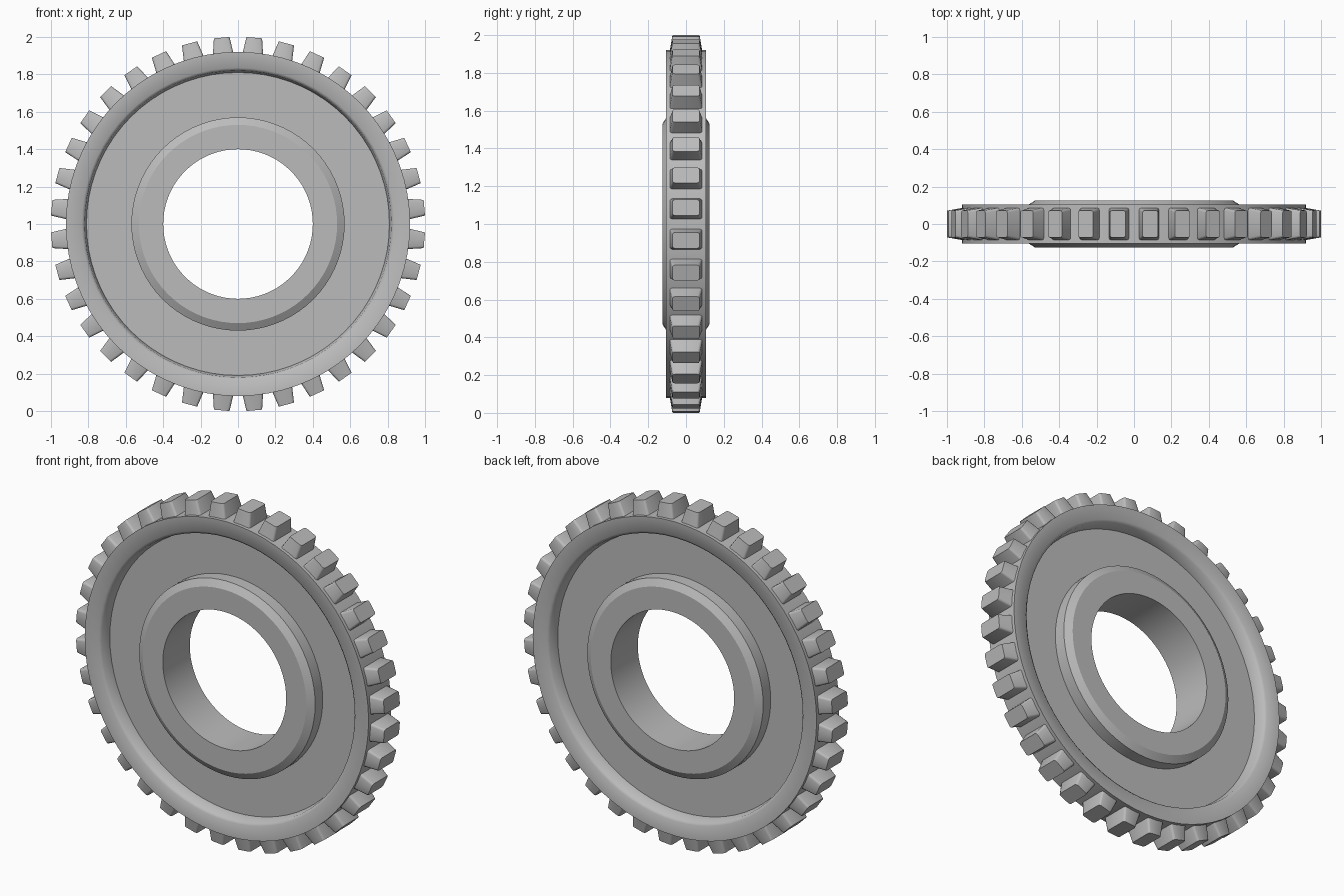
import bpy, bmesh, math
from mathutils import Matrix

if "Cube" in bpy.data.objects:
    bpy.data.objects.remove(bpy.data.objects["Cube"])

TEETH = 36
SEGMENTS = 72

steel = bpy.data.materials.new("plain grey steel")
steel.use_nodes = True
grey = (0.5, 0.5, 0.5, 1)
steel.diffuse_color = grey
steel.node_tree.nodes["Principled BSDF"].inputs["Base Color"].default_value = grey


def add_object(name, bm):
    bmesh.ops.recalc_face_normals(bm, faces=bm.faces)
    mesh = bpy.data.meshes.new(name)
    bm.to_mesh(mesh)
    bm.free()
    mesh.materials.append(steel)
    obj = bpy.data.objects.new(name, mesh)
    obj.location.z = 1
    bpy.context.collection.objects.link(obj)
    return obj


# Wheel: half cross-section (radius, depth, sharp crease), mirrored and revolved
half = [
    (0.40, 0.125, True),   # bore edge
    (0.53, 0.125, True),   # hub face
    (0.57, 0.10, True),    # hub chamfer
    (0.57, 0.03, True),    # hub foot
    (0.81, 0.03, True),    # web edge
    (0.82, 0.09, False),   # soft inner lip of the rim
    (0.835, 0.102, False),
    (0.92, 0.105, True),   # rim edge
]
profile = [(r, -y, s) for r, y, s in half] + [(r, y, s) for r, y, s in reversed(half)]

bm = bmesh.new()
rings = []
for r, y, sharp in profile:
    ring = []
    for i in range(SEGMENTS):
        a = math.tau * i / SEGMENTS
        ring.append(bm.verts.new((r * math.sin(a), y, r * math.cos(a))))
    rings.append(ring)
for k, ring in enumerate(rings):
    after = rings[(k + 1) % len(rings)]
    for i in range(SEGMENTS):
        j = (i + 1) % SEGMENTS
        face = bm.faces.new((ring[i], ring[j], after[j], after[i]))
        face.smooth = True
for (r, y, sharp), ring in zip(profile, rings):
    for i in range(SEGMENTS):
        bm.edges.get((ring[i], ring[i - 1])).smooth = not sharp
add_object("gear_wheel", bm)

# Teeth: tapered blocks with eased corners, repeated around the rim
bm = bmesh.new()
for n in range(TEETH):
    turn = Matrix.Rotation(math.tau * (n + 0.5) / TEETH, 4, 'Y')
    tooth = bmesh.ops.create_cube(bm, size=2)["verts"]
    for v in tooth:
        tip = v.co.z > 0
        v.co.x *= 0.042 if tip else 0.056
        v.co.y *= 0.072 if tip else 0.088
        v.co.z = 1.0 if tip else 0.905
    sides = [e for e in {e for v in tooth for e in v.link_edges}
             if abs(e.verts[0].co.z - e.verts[1].co.z) > 0.01]
    faces = {f for v in tooth for f in v.link_faces}
    result = bmesh.ops.bevel(bm, geom=sides, offset=0.012, segments=2,
                             profile=0.5, affect='EDGES')
    verts = {v for f in faces if f.is_valid for v in f.verts}
    verts |= set(result["verts"])
    bmesh.ops.transform(bm, matrix=turn, verts=list(verts))
teeth = add_object("gear_teeth", bm)

bpy.ops.object.select_all(action='DESELECT')
teeth.select_set(True)
bpy.context.view_layer.objects.active = teeth
bpy.ops.object.shade_smooth_by_angle(angle=math.radians(50))
